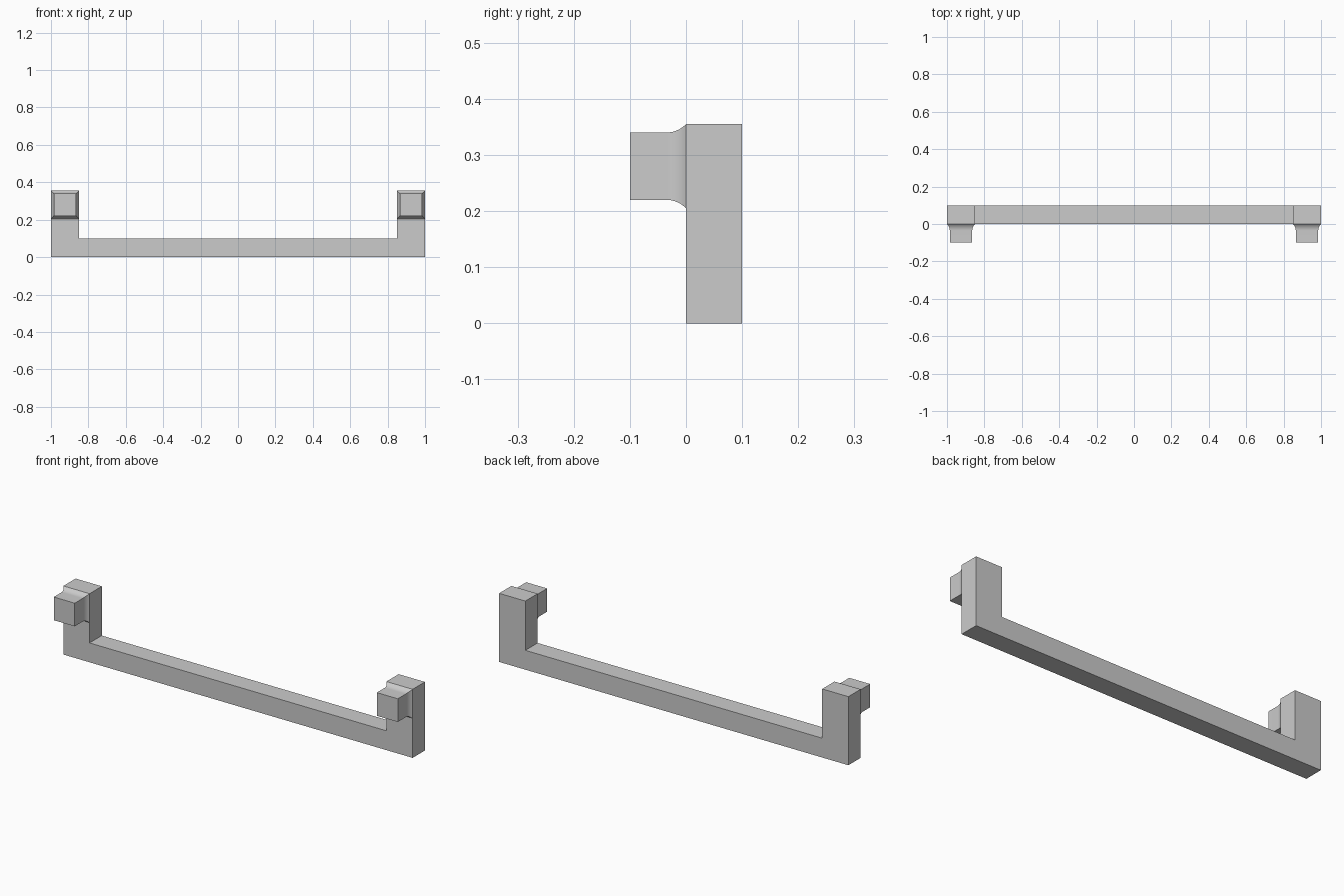
import bpy
import bmesh
import math

cube = bpy.data.objects.get("Cube")
if cube:
    bpy.data.objects.remove(cube, do_unlink=True)

grey = bpy.data.materials.new("plain grey")
grey.use_nodes = True
colour = (0.6, 0.6, 0.6, 1)
grey.diffuse_color = colour
grey.node_tree.nodes["Principled BSDF"].inputs["Base Color"].default_value = colour

POST = 0.15         # width of each upright
HEIGHT = 0.355
RAIL = 0.10         # height of the rail
DEPTH = 0.10
PEG = 0.06          # half width of a peg
FLARE = 0.015       # how far the peg widens at its root
FLARE_LENGTH = 0.035


def finish(bm, name):
    bmesh.ops.recalc_face_normals(bm, faces=bm.faces)
    mesh = bpy.data.meshes.new(name)
    bm.to_mesh(mesh)
    bm.free()
    mesh.materials.append(grey)
    obj = bpy.data.objects.new(name, mesh)
    bpy.context.collection.objects.link(obj)
    return obj


# U-shaped bar: one outline extruded backwards
inner = 1 - POST
half = [(inner, RAIL), (inner, HEIGHT), (1, HEIGHT), (1, 0)]
outline = half + [(-x, z) for x, z in reversed(half)]
bm = bmesh.new()
face = bm.faces.new([bm.verts.new((x, 0, z)) for x, z in outline])
extruded = bmesh.ops.extrude_face_region(bm, geom=[face])["geom"]
bmesh.ops.translate(bm, vec=(0, DEPTH, 0),
                    verts=[v for v in extruded if isinstance(v, bmesh.types.BMVert)])
finish(bm, "handle_bar")

# Square pegs: rings lofted along a straight run and a concave flare
radius = (FLARE_LENGTH ** 2 + FLARE ** 2) / (2 * FLARE)
sweep = math.asin(FLARE_LENGTH / radius)
STEPS = 10
profile = [(-DEPTH, PEG)]
for i in range(STEPS + 1):
    a = sweep * i / STEPS
    profile.append((radius * math.sin(a) - FLARE_LENGTH,
                    PEG + radius * (1 - math.cos(a))))


def make_peg(name, side):
    cx, cz = side * (1 - POST / 2), HEIGHT - POST / 2
    bm = bmesh.new()
    rings = [[bm.verts.new((cx + sx * r, y, cz + sz * r))
              for sx, sz in ((-1, -1), (1, -1), (1, 1), (-1, 1))]
             for y, r in profile]
    for a, b in zip(rings, rings[1:]):
        for i in range(4):
            j = (i + 1) % 4
            bm.faces.new((a[i], a[j], b[j], b[i]))
    bm.faces.new(rings[0])
    bm.faces.new(rings[-1])
    obj = finish(bm, name)
    bpy.ops.object.select_all(action="DESELECT")
    obj.select_set(True)
    bpy.context.view_layer.objects.active = obj
    bpy.ops.object.shade_smooth_by_angle(angle=math.radians(30))


make_peg("left_peg", 1)
make_peg("right_peg", -1)
